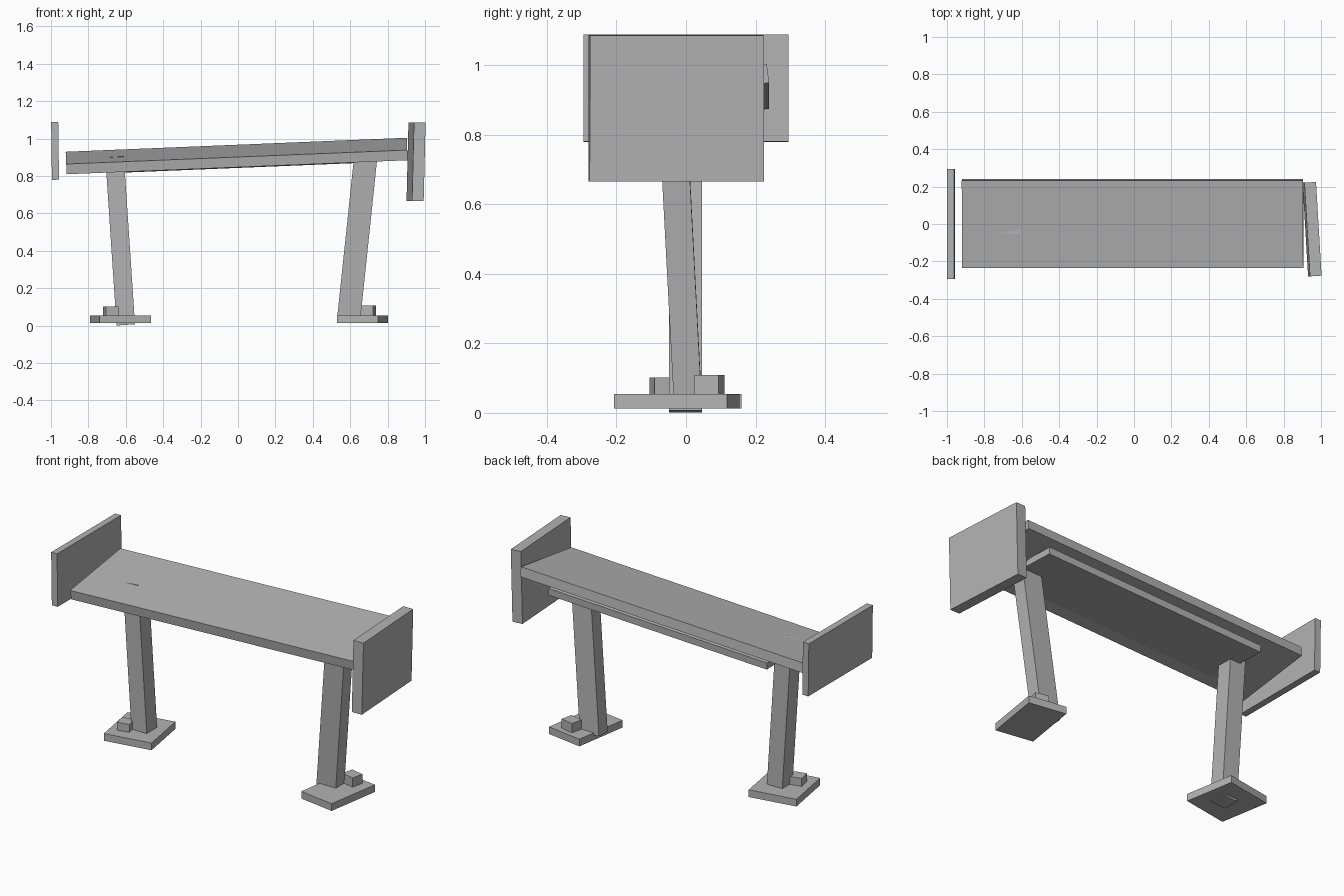
import bpy
from math import radians
from mathutils import Euler

old = bpy.data.objects.get("Cube")
if old:
    bpy.data.objects.remove(old, do_unlink=True)

# Single plain grey
grey = bpy.data.materials.new("plain_grey")
grey.use_nodes = True
colour = (0.45, 0.45, 0.45, 1)
grey.diffuse_color = colour
grey.node_tree.nodes["Principled BSDF"].inputs["Base Color"].default_value = colour


def block(name, size, centre, tilt=(0, 0, 0)):
    """Box with the given size, centre and tilt in degrees."""
    bpy.ops.mesh.primitive_cube_add(size=1, location=centre)
    ob = bpy.context.object
    ob.name = name
    ob.rotation_euler = Euler([radians(a) for a in tilt])
    ob.scale = size
    ob.data.materials.append(grey)
    return ob


# Wing board, pitched up at the back and leaning to one side
block("wing_board", (1.825, 0.472, 0.055), (-0.007, 0.002, 0.907), (8, -2.35, 0))
# Thin stiffener that runs into the underside of the board
block("under_plate", (1.41, 0.41, 0.04), (0.035, 0.005, 0.872), (-2, -2.35, 0))

# End plates
block("right_end_plate", (0.038, 0.59, 0.308), (-0.978, 0, 0.934), (0, -0.8, 0))
block("left_end_plate", (0.062, 0.502, 0.42), (0.952, -0.028, 0.876), (0, 1.4, 3.4))

# Leaning legs
block("right_leg", (0.099, 0.095, 0.9), (-0.63, -0.002, 0.453), (0, -3.8, 0))
block("left_leg", (0.124, 0.08, 0.885), (0.638, -0.018, 0.475), (3, 6, 0))

# Feet and their bolts
block("right_foot", (0.279, 0.295, 0.042), (-0.628, -0.01, 0.034), (0, 0, 9.8))
block("left_foot", (0.223, 0.33, 0.042), (0.665, -0.027, 0.034), (0, 0, -9))
block("right_bolt", (0.07, 0.07, 0.055), (-0.68, -0.063, 0.074), (0, 0, 12))
block("left_bolt", (0.08, 0.07, 0.06), (0.69, 0.068, 0.079), (0, 0, -12.5))
